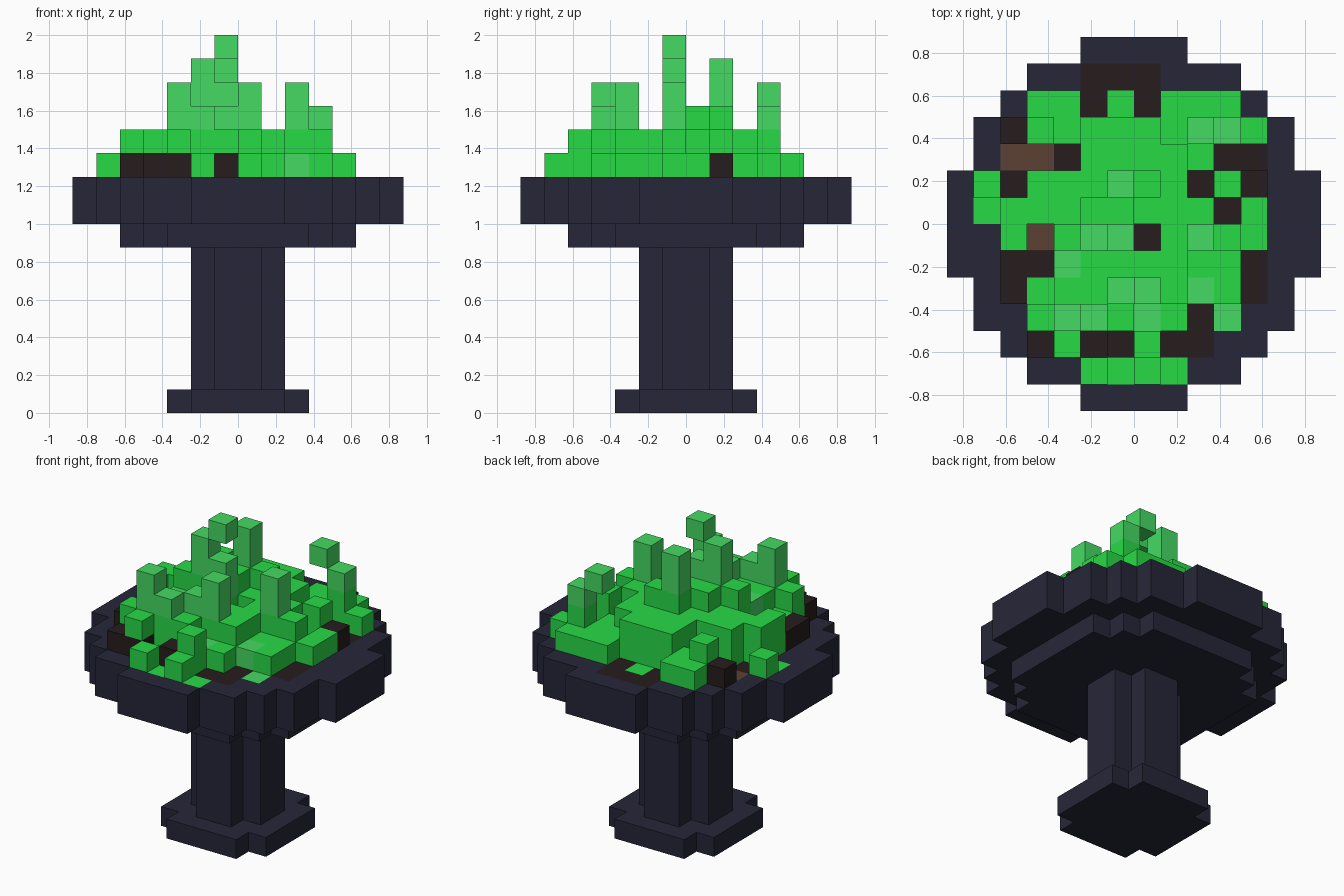
import bpy, bmesh

if "Cube" in bpy.data.objects:
    bpy.data.objects.remove(bpy.data.objects["Cube"])

U = 0.125  # edge of one block
HALF = 7   # blocks from the centre to the rim


def material(name, rgb):
    lin = [((c / 255 + 0.055) / 1.055) ** 2.4 for c in rgb] + [1.0]
    m = bpy.data.materials.new(name)
    m.use_nodes = True
    m.diffuse_color = lin
    m.node_tree.nodes["Principled BSDF"].inputs["Base Color"].default_value = lin
    return m


STONE, GREEN, PALE, COAL, BROWN = range(5)
mats = [material("dark slate", (38, 38, 56)),
        material("bright green", (39, 218, 70)),
        material("pale green", (69, 218, 99)),
        material("charcoal", (39, 28, 29)),
        material("brown ember", (92, 65, 51))]


def disc(half_widths, layers):
    """Stepped round slab: half width of each block row, counted from the centre."""
    cells = {}
    for r, w in enumerate(half_widths):
        for j in (HALF + r, HALF - 1 - r):
            for i in range(HALF - w, HALF + w):
                for k in layers:
                    cells[i, j, k] = STONE
    return cells


# Stand and bowl
parts = {
    "base": disc([3, 3, 2], range(0, 1)),
    "stem": disc([2, 1], range(1, 7)),
    "bowl_underside": disc([5, 5, 5, 4, 3], range(7, 8)),
    "bowl": disc([7, 7, 6, 6, 5, 4, 2], range(8, 10)),
    "coals": {},
    "flames": {},
}

# Fire plan from back to front: top colour and height above the rim, in blocks
PLAN = [
    ("....ddd.....", "....000....."),
    ("..ggdgdggg..", "..11000111.."),
    (".dggggggglg.", ".1212221131."),
    (".bbdgggggdd.", ".0002222100."),
    ("gdggglggdgd.", "10222532021."),
    ("gggggggggdg.", "02223322201."),
    (".gbglldglgg.", ".2035412421."),
    (".ddlggggggd.", ".1122222110."),
    (".dgggllglgd.", ".1122342110."),
    ("..gllglgdl..", "..24321100.."),
    ("..ddddgdd...", "..1101200..."),
    ("....gggg....", "....1010...."),
]
TOP = {"d": COAL, "b": BROWN, "g": GREEN, "l": PALE}

for row, (colours, heights) in enumerate(PLAN):
    j = 12 - row
    for n, (c, h) in enumerate(zip(colours, heights)):
        if c == ".":
            continue
        i, top = n + 1, 9 + int(h)
        del parts["bowl"][i, j, 9]
        for k in range(9, top + 1):
            if c in "db":
                parts["coals"][i, j, k] = TOP[c]
            elif k == 9 and top > 9:
                parts["coals"][i, j, k] = COAL
            else:
                pale = c == "l" and (k == top or (k == top - 1 and k >= 12))
                parts["flames"][i, j, k] = PALE if pale else GREEN

# Loose flame blocks above the fire
parts["flames"].update({(6, 6, 15): PALE, (9, 10, 13): PALE, (4, 2, 11): GREEN})

filled = {cell for cells in parts.values() for cell in cells}


def build(name, cells):
    """Block solid showing only its outward faces."""
    bm = bmesh.new()
    for cell, mat in cells.items():
        for d in range(3):
            for side in (0, 1):
                near = list(cell)
                near[d] += 2 * side - 1
                if tuple(near) in filled:
                    continue
                corners = [(0, 0), (1, 0), (1, 1), (0, 1)]
                verts = []
                for a, b in (corners if side else corners[::-1]):
                    p = list(cell)
                    p[d] += side
                    p[(d + 1) % 3] += a
                    p[(d + 2) % 3] += b
                    verts.append(bm.verts.new(((p[0] - HALF) * U, (p[1] - HALF) * U, p[2] * U)))
                bm.faces.new(verts).material_index = mat
    bmesh.ops.remove_doubles(bm, verts=bm.verts[:], dist=1e-4)
    mesh = bpy.data.meshes.new(name)
    bm.to_mesh(mesh)
    bm.free()
    for m in mats:
        mesh.materials.append(m)
    bpy.context.collection.objects.link(bpy.data.objects.new(name, mesh))


for part_name, part_cells in parts.items():
    build(part_name, part_cells)
